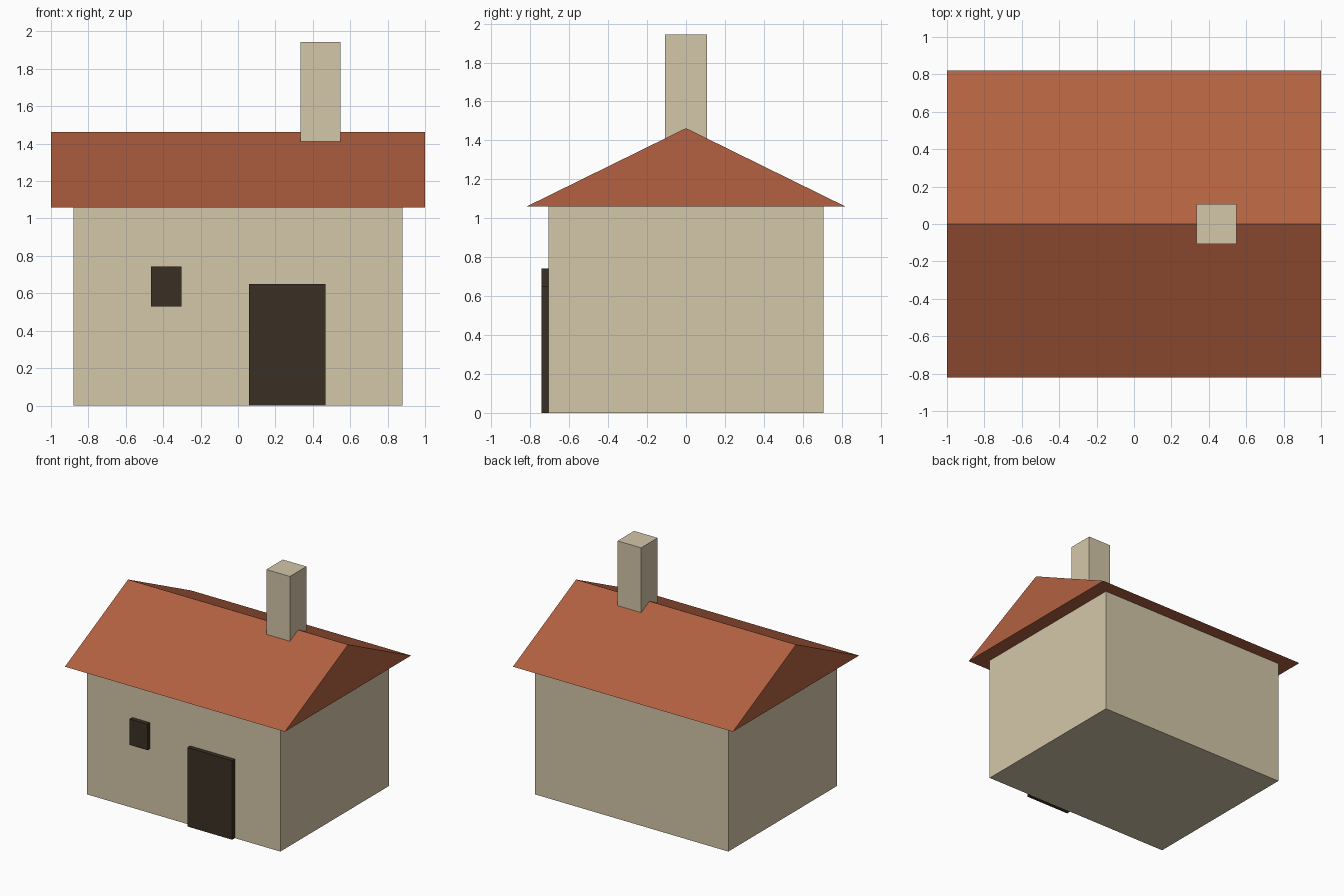
import bpy
import bmesh

if "Cube" in bpy.data.objects:
    bpy.data.objects.remove(bpy.data.objects["Cube"])


def material(name, rgb):
    """Flat material from sRGB 0-255 values, stored as linear."""
    m = bpy.data.materials.new(name)
    lin = [((c / 255 + 0.055) / 1.055) ** 2.4 for c in rgb]
    m.diffuse_color = (*lin, 1)
    m.use_nodes = True
    m.node_tree.nodes["Principled BSDF"].inputs["Base Color"].default_value = m.diffuse_color
    return m


plaster = material("beige plaster", (212, 198, 169))
tile = material("terracotta tile", (179, 97, 65))
wood = material("dark brown wood", (58, 48, 37))


def finish(name, bm, mat):
    bmesh.ops.recalc_face_normals(bm, faces=bm.faces)
    me = bpy.data.meshes.new(name)
    bm.to_mesh(me)
    bm.free()
    me.materials.append(mat)
    ob = bpy.data.objects.new(name, me)
    bpy.context.collection.objects.link(ob)
    return ob


def box(name, lo, hi, mat):
    """Box between two opposite corners."""
    bm = bmesh.new()
    bmesh.ops.create_cube(bm, size=1)
    for v in bm.verts:
        v.co = [(a + b) / 2 + c * (b - a) for a, b, c in zip(lo, hi, v.co)]
    return finish(name, bm, mat)


def prism(name, profile, x0, x1, mat):
    """Extrude a (y, z) profile along x."""
    bm = bmesh.new()
    face = bm.faces.new([bm.verts.new((x0, y, z)) for y, z in profile])
    ext = bmesh.ops.extrude_face_region(bm, geom=[face], use_keep_orig=True)
    verts = [g for g in ext["geom"] if isinstance(g, bmesh.types.BMVert)]
    bmesh.ops.translate(bm, verts=verts, vec=(x1 - x0, 0, 0))
    return finish(name, bm, mat)


EAVE = 1.06
FRONT = -0.707

# House body and gabled roof
box("walls", (-0.88, FRONT, 0), (0.88, -FRONT, EAVE), plaster)
prism("roof", [(-0.82, EAVE), (0.82, EAVE), (0, 1.463)], -1, 1, tile)

# Chimney straddling the ridge
box("chimney", (0.333, -0.107, 1.38), (0.547, 0.107, 1.943), plaster)

# Door and window standing proud of the front wall
box("door", (0.06, -0.742, 0), (0.467, FRONT, 0.65), wood)
box("window", (-0.465, -0.742, 0.53), (-0.303, FRONT, 0.743), wood)
